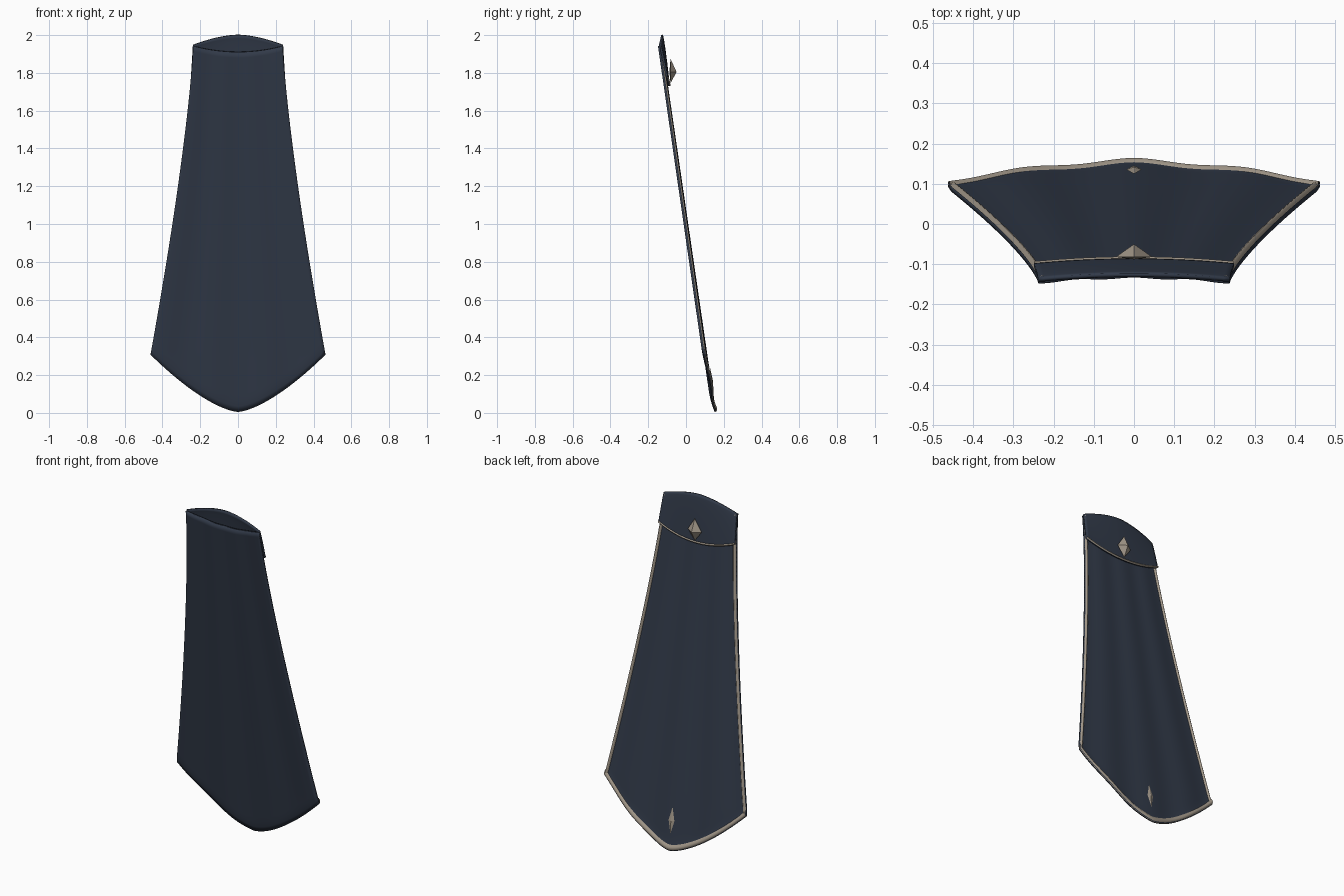
import bpy, math

if "Cube" in bpy.data.objects:
    bpy.data.objects.remove(bpy.data.objects["Cube"])


def material(name, rgb):
    m = bpy.data.materials.new(name)
    m.diffuse_color = (*rgb, 1)
    m.use_nodes = True
    m.node_tree.nodes["Principled BSDF"].inputs["Base Color"].default_value = m.diffuse_color
    return m


NAVY = material("navy cloth", (0.031, 0.042, 0.066))
BEIGE = material("beige trim", (0.36, 0.31, 0.25))


def make(name, verts, faces, mat, smooth=True):
    me = bpy.data.meshes.new(name)
    me.from_pydata(verts, [], faces)
    me.materials.append(mat)
    ob = bpy.data.objects.new(name, me)
    bpy.context.collection.objects.link(ob)
    if smooth:
        bpy.ops.object.select_all(action='DESELECT')
        ob.select_set(True)
        bpy.context.view_layer.objects.active = ob
        bpy.ops.object.shade_smooth_by_angle(angle=math.radians(40))
    return ob


def sheet(name, nu, nv, fn, mat, thick=0):
    """Grid of points fn(s, t), s and t in 0..1, optionally thickened backwards."""
    verts = [fn(i / nu, j / nv) for j in range(nv + 1) for i in range(nu + 1)]
    w = nu + 1
    faces = [(j * w + i, j * w + i + 1, (j + 1) * w + i + 1, (j + 1) * w + i)
             for j in range(nv) for i in range(nu)]
    ob = make(name, verts, faces, mat)
    if thick:
        mod = ob.modifiers.new("thickness", 'SOLIDIFY')
        mod.thickness = thick
        mod.offset = -1
    return ob


# Cape surface: flared outline, curved hem, soft folds
def half_width(z):
    drop = min(max(1.94 - z, 0), 1.63)
    return 0.238 + 0.225 * (drop / 1.63) ** 1.31


def hem(u):
    return 0.005 + 0.303 * abs(u) ** 1.5


def neck(u):
    return 1.91 + 0.032 * u * u


def cape_point(u, z, off=0.0):
    fold = 0.004 * math.cos(2 * math.pi * u / 0.6) * (1 - 0.6 * z / 2)
    y = 0.142 - 0.145 * z - 0.008 * u * u + fold + off
    return (u * half_width(z), y, z)


def cape(s, t):
    u = 2 * s - 1
    z = hem(u) + (neck(u) - hem(u)) * t
    roll = 0.006 * max(0, 1 - (z - hem(u)) / 0.04)
    return cape_point(u, z, roll)


sheet("cape", 48, 64, cape, NAVY, 0.012)

# Raised trim on the back, with a rounded cross-section
def bead(t, base=0.007, height=0.013):
    return base + height * math.sin(math.pi * (0.1 + 0.8 * t))


sheet("hem_trim", 64, 6,
      lambda s, t: cape_point(2 * s - 1, hem(2 * s - 1) + 0.036 * t, bead(t, 0.008, 0.014))[:3],
      BEIGE)
for side, label in ((-1, "left"), (1, "right")):
    def edge(s, t, side=side):
        z = hem(1) + (neck(1) - hem(1)) * t
        u = side * (1 - 0.02 * s / half_width(z))
        return cape_point(u, z, bead(s))
    sheet(label + "_side_trim", 6, 48, edge, BEIGE)


# Folded collar flap hanging behind the neck
def flap_point(u, t, off=0.0, dz=0.0):
    top, low = 2.0 - 0.055 * abs(u) ** 1.7, 1.73 + 0.05 * u * u
    y = -0.132 + 0.037 * t ** 0.8 - 0.012 * u * u + off
    return (u * (0.237 + 0.012 * t), y, top + (low - top) * t + dz)


sheet("collar_flap", 32, 16, lambda s, t: flap_point(2 * s - 1, 1 - t), NAVY, 0.01)
sheet("flap_lower_trim", 32, 4,
      lambda s, t: flap_point(2 * s - 1, 1, bead(t, 0.007, 0.007), 0.012 * t - 0.001), BEIGE)
sheet("flap_upper_trim", 32, 4,
      lambda s, t: flap_point(2 * s - 1, 0, 0.004 + 0.007 * t,
                              -0.004 + 0.005 * math.sin(math.pi * t)), BEIGE)


# Faceted diamond ornaments
def diamond(name, x, z0, zm, z1, y_low, y_high, out, back):
    ym = y_low + (y_high - y_low) * (zm - z0) / (z1 - z0)
    verts = [(0, y_low, z0), (x, ym, zm), (0, y_high, z1), (-x, ym, zm),
             (0, ym + out, zm), (0, ym - back, zm)]
    faces = []
    for i in range(4):
        j = (i + 1) % 4
        faces += [(j, i, 4), (i, j, 5)]
    make(name, verts, faces, BEIGE, False)


diamond("collar_clasp", 0.045, 1.745, 1.805, 1.875, -0.082, -0.082, 0.032, 0.006)
diamond("hem_ornament", 0.019, 0.10, 0.175, 0.25, 0.146, 0.125, 0.006, 0.003)
